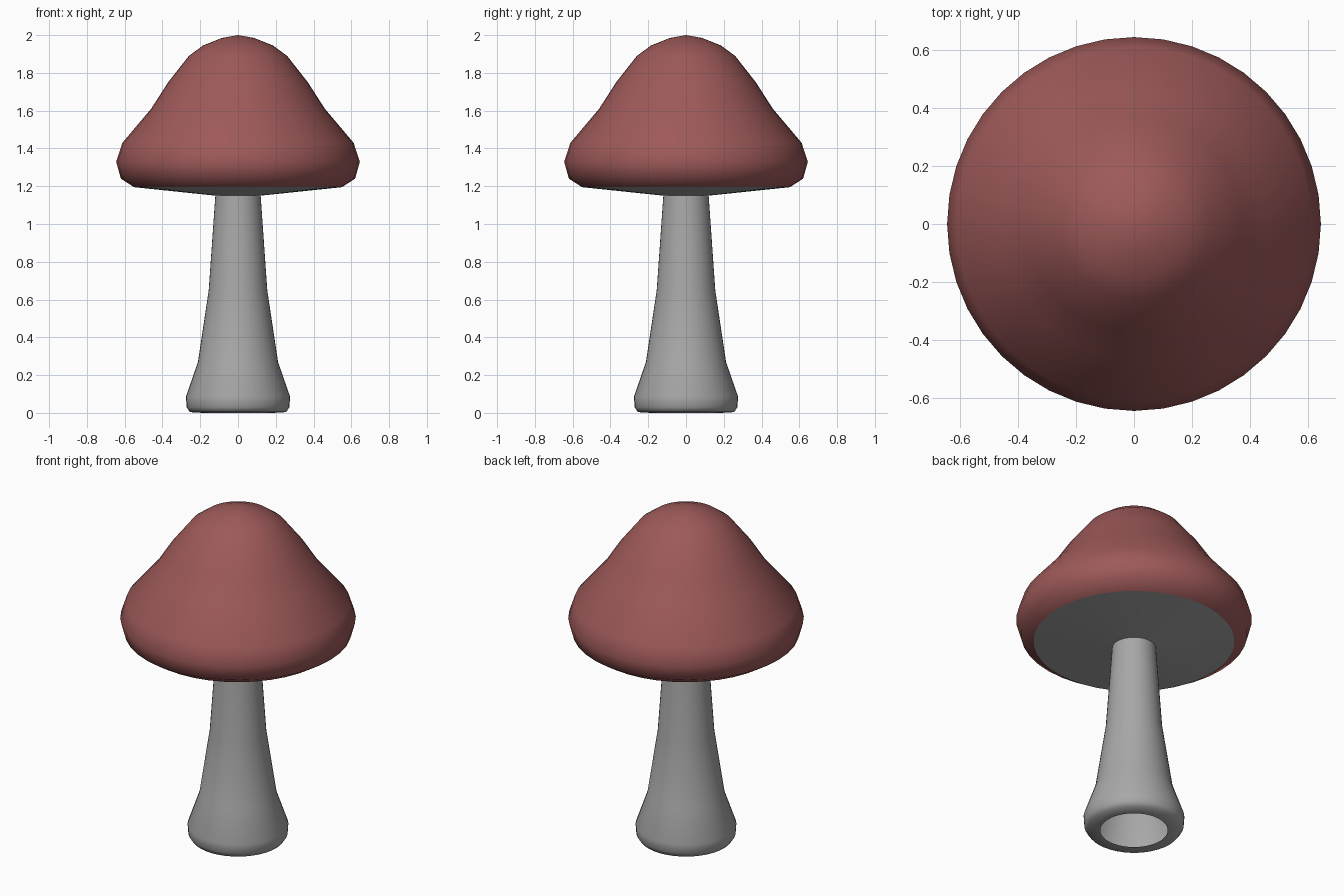
import bpy
import math

if "Cube" in bpy.data.objects:
    bpy.data.objects.remove(bpy.data.objects["Cube"])

SIDES = 40
GREY = (0.39, 0.39, 0.39, 1)
RED = (0.34, 0.1, 0.1, 1)


def lathe(name, profile, color):
    """Revolve (radius, height) points around z; radius 0 makes a single pole."""
    verts, rings, faces = [], [], []
    for r, z in profile:
        start = len(verts)
        count = 1 if r == 0 else SIDES
        for i in range(count):
            a = 2 * math.pi * i / SIDES
            verts.append((r * math.cos(a), r * math.sin(a), z))
        rings.append([start + i % count for i in range(SIDES)])
    for low, high in zip(rings, rings[1:]):
        for i in range(SIDES):
            j = (i + 1) % SIDES
            face = [low[i], low[j], high[j], high[i]]
            faces.append(list(dict.fromkeys(face)))
    mesh = bpy.data.meshes.new(name)
    mesh.from_pydata(verts, [], faces)
    mesh.shade_smooth()
    mat = bpy.data.materials.new(name + "_color")
    mat.diffuse_color = color
    mat.use_nodes = True
    mat.node_tree.nodes["Principled BSDF"].inputs["Base Color"].default_value = mat.diffuse_color
    mesh.materials.append(mat)
    obj = bpy.data.objects.new(name, mesh)
    bpy.context.collection.objects.link(obj)


# Flared stem, open at the bottom with a narrow rim
lathe("stem", [(0.185, 0), (0.255, 0.004), (0.272, 0.03), (0.276, 0.085),
               (0.212, 0.27), (0.155, 0.65), (0.12, 1.15)], GREY)

# Grey underside of the cap
lathe("cap_underside", [(0.12, 1.15), (0.55, 1.195)], GREY)

# Red bell-shaped cap
lathe("cap", [(0.55, 1.195), (0.62, 1.24), (0.645, 1.33), (0.612, 1.43),
              (0.46, 1.61), (0.37, 1.75), (0.26, 1.89), (0.185, 1.945),
              (0.085, 1.985), (0, 2.0)], RED)
